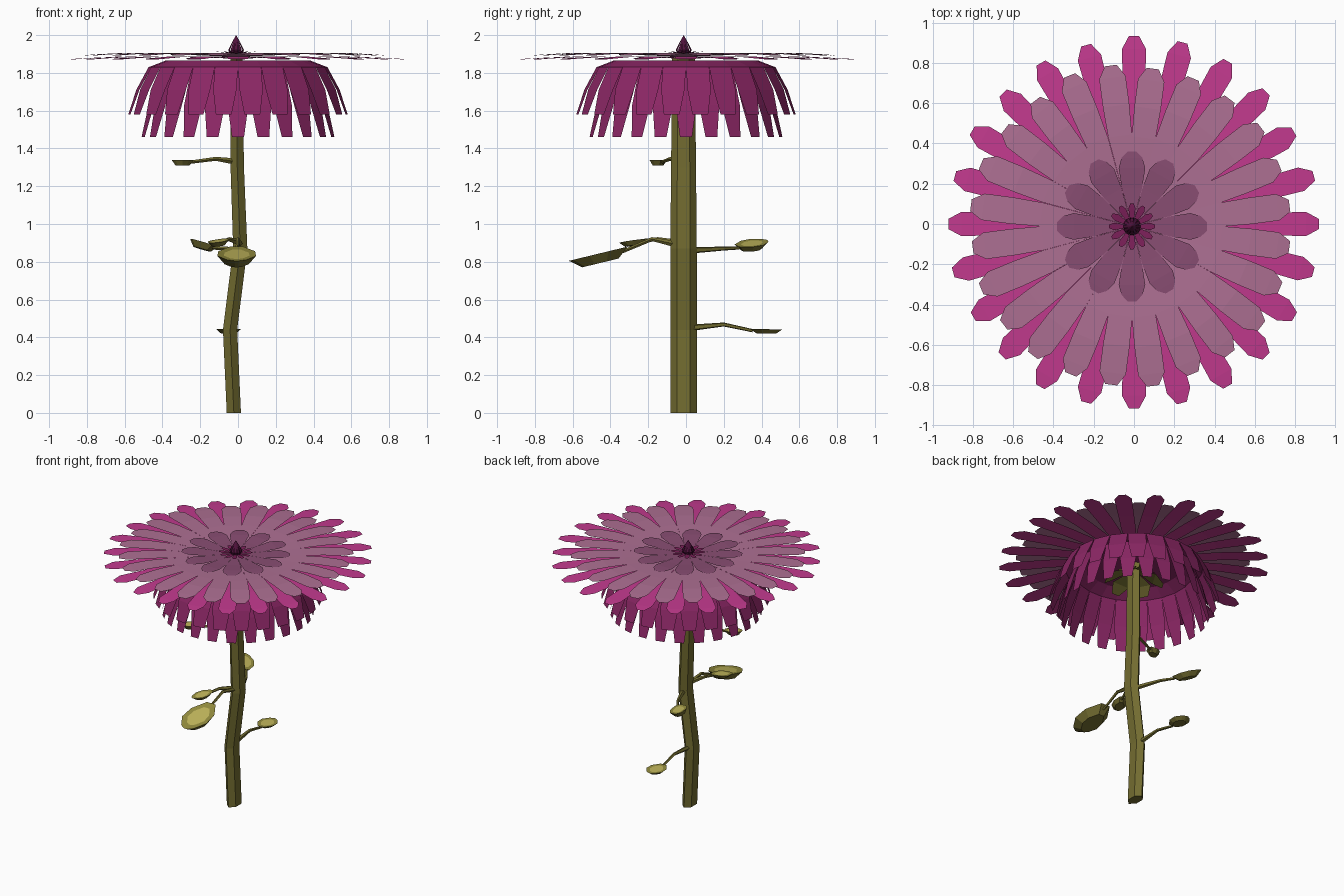
import bpy, math, random
from mathutils import Vector, Matrix

if "Cube" in bpy.data.objects:
    bpy.data.objects.remove(bpy.data.objects["Cube"])

random.seed(4)
CX, CY = -0.01, -0.012


def mat(name, rgb):
    m = bpy.data.materials.new(name)
    m.diffuse_color = (*rgb, 1)
    m.use_nodes = True
    m.node_tree.nodes["Principled BSDF"].inputs["Base Color"].default_value = m.diffuse_color
    return m


PINK = mat("pink", (0.54, 0.042, 0.27))
PALE = mat("pale_pink", (0.42, 0.16, 0.29))
MAUVE = mat("mauve", (0.25, 0.075, 0.17))
BERRY = mat("berry", (0.20, 0.014, 0.10))
DARK = mat("dark_berry", (0.08, 0.006, 0.045))
SKIRT = mat("skirt_berry", (0.26, 0.02, 0.13))
OLIVE = mat("olive", (0.17, 0.15, 0.03))
RIM = mat("leaf_rim", (0.30, 0.27, 0.05))
YELLOW = mat("leaf_top", (0.55, 0.48, 0.11))


def mesh(name, verts, faces, mats, slots=None):
    me = bpy.data.meshes.new(name)
    me.from_pydata([tuple(v) for v in verts], [], faces)
    for m in mats:
        me.materials.append(m)
    if slots:
        me.polygons.foreach_set("material_index", slots)
    ob = bpy.data.objects.new(name, me)
    bpy.context.collection.objects.link(ob)
    return ob


def petal_ring(name, n, profile, m, phase=0.0, jitter=0.0, centre=(CX, CY)):
    """Ring of petals; profile rows are (radius, z, half width), width capped to the wedge."""
    verts, faces = [], []
    for i in range(n):
        a = math.pi / 2 + 2 * math.pi * (i + phase) / n
        s = 1 + random.uniform(-jitter, jitter)
        base = len(verts)
        for r, z, w in profile:
            w = min(w, r * math.tan(math.pi / n))
            rr = r * s if r > 0.3 else r
            for side in (-1, 1):
                verts.append((centre[0] + rr * math.cos(a) - side * w * math.sin(a),
                              centre[1] + rr * math.sin(a) + side * w * math.cos(a), z))
        for k in range(len(profile) - 1):
            b = base + 2 * k
            faces.append((b + 1, b, b + 2, b + 3))
    return mesh(name, verts, faces, [m])


def tube(name, pts, radii, sides, m, squash=1.0, vertical=False):
    """Faceted tube along a path with a radius at each point."""
    verts, faces = [], []
    pts = [Vector(p) for p in pts]
    for i, p in enumerate(pts):
        d = (pts[min(i + 1, len(pts) - 1)] - pts[max(i - 1, 0)]).normalized()
        if vertical:
            u, v = Vector((1, 0, 0)), Vector((0, 1, 0))
        else:
            u = d.cross(Vector((0, 0, 1))).normalized()
            v = u.cross(d)
        for k in range(sides):
            a = 2 * math.pi * (k + 0.5) / sides
            verts.append(p + radii[i] * (u * math.cos(a) * squash + v * math.sin(a)))
    for i in range(len(pts) - 1):
        for k in range(sides):
            k2 = (k + 1) % sides
            faces.append((i * sides + k, i * sides + k2, (i + 1) * sides + k2, (i + 1) * sides + k))
    faces.append(tuple(reversed(range(sides))))
    faces.append(tuple(range(len(verts) - sides, len(verts))))
    return mesh(name, verts, faces, [m])


def leaf(name, start, mid, root, tip, width, depth, roll=0):
    """Stalk from the stem plus a dish-shaped leaf lying between root and tip."""
    root, tip = Vector(root), Vector(tip)
    tube(name + "_stalk", [start, mid, root + (tip - root) * 0.08 - Vector((0, 0, depth * 0.4))],
         [0.018, 0.011, 0.009], 5, OLIVE)
    d = (tip - root).normalized()
    side = Vector((0, 0, 1)).cross(d).normalized()
    side = Matrix.Rotation(math.radians(roll), 3, d) @ side
    up = d.cross(side)
    c, h = (root + tip) / 2, (tip - root).length / 2
    outline = [(-1, .35), (-.35, .95), (.3, 1), (.85, .5), (1, 0.12)]
    outline += [(x, -y) for x, y in reversed(outline)]
    n = len(outline)
    verts = []
    for s, drop in ((0.66, 0.06), (1, 0), (0.62, 1)):
        verts += [c + d * x * h * s + side * y * width / 2 * s - up * depth * drop for x, y in outline]
    faces, slots = [tuple(reversed(range(n)))], [2]
    for row in (0, 1):
        for k in range(n):
            k2 = (k + 1) % n
            faces.append((row * n + k, row * n + k2, (row + 1) * n + k2, (row + 1) * n + k))
            slots.append(1 - row)
    faces.append(tuple(range(2 * n, 3 * n)))
    slots.append(0)
    return mesh(name, verts, faces, [OLIVE, RIM, YELLOW], slots)


# stem
tube("stem", [(-0.022, -0.013, 0), (-0.042, -0.013, 0.44), (0.012, -0.013, 0.87),
              (-0.004, -0.013, 1.3), (-0.008, -0.013, 1.88)],
     [0.07, 0.07, 0.07, 0.066, 0.06], 6, OLIVE, 0.62, vertical=True)

# leaves
leaf("low_leaf", (-0.04, 0.02, 0.45), (-0.045, 0.2, 0.468), (-0.05, 0.34, 0.444), (-0.05, 0.51, 0.442), 0.13, 0.022)
leaf("back_leaf", (0.01, 0.02, 0.86), (-0.07, 0.2, 0.87), (-0.12, 0.27, 0.885), (-0.24, 0.43, 0.915), 0.12, 0.035, 16)
leaf("large_leaf", (0.01, -0.04, 0.89), (0.0, -0.18, 0.92), (-0.007, -0.31, 0.88), (-0.007, -0.62, 0.805), 0.205, 0.05)
leaf("front_leaf", (0.01, -0.04, 0.9), (-0.05, -0.15, 0.92), (-0.07, -0.21, 0.922), (-0.14, -0.35, 0.90), 0.1, 0.025)
leaf("top_leaf", (-0.01, -0.03, 1.33), (-0.12, -0.08, 1.345), (-0.24, -0.12, 1.34), (-0.35, -0.175, 1.34), 0.085, 0.03)

# sepals under the bloom
petal_ring("sepals", 6, [(0.04, 1.80, 0.03), (0.14, 1.76, 0.07), (0.2, 1.71, 0.03)], OLIVE)

# drooping skirts
petal_ring("outer_skirt", 24, [(0.04, 1.865, 0.02), (0.38, 1.865, 0.06), (0.47, 1.83, 0.066),
                               (0.535, 1.71, 0.062), (0.58, 1.58, 0.042)], SKIRT, 0.5, 0, (0, 0))
petal_ring("inner_skirt", 24, [(0.04, 1.85, 0.02), (0.33, 1.85, 0.06), (0.41, 1.80, 0.06),
                               (0.475, 1.63, 0.055), (0.52, 1.46, 0.032)], SKIRT, 0, 0, (0, 0))

# flat top layers, widest first
petal_ring("outer_petals", 24, [(0.03, 1.876, 0.02), (0.42, 1.888, 0.05), (0.6, 1.888, 0.054),
                                (0.86, 1.876, 0.06), (0.925, 1.87, 0.025)], PINK, 0, 0.01, (0, 0))
petal_ring("pale_petals", 24, [(0.02, 1.886, 0.02), (0.45, 1.903, 0.06), (0.6, 1.905, 0.066),
                               (0.74, 1.898, 0.066), (0.80, 1.893, 0.03)], PALE, 0.5, 0.015)
petal_ring("mauve_petals", 12, [(0.02, 1.895, 0.02), (0.19, 1.9, 0.05), (0.29, 1.906, 0.066),
                                (0.34, 1.906, 0.052), (0.372, 1.905, 0.022)], MAUVE)
petal_ring("berry_petals", 12, [(0.01, 1.903, 0.01), (0.05, 1.906, 0.012), (0.09, 1.91, 0.018),
                                (0.115, 1.912, 0.008)], BERRY)

# pointed centre bud
petal_ring("centre_bud", 12, [(0.035, 1.90, 0.012), (0.043, 1.922, 0.009), (0.02, 1.965, 0.006),
                              (0.0, 2.0, 0.0)], DARK)
bpy.ops.mesh.primitive_cone_add(vertices=12, radius1=0.036, depth=0.098, location=(CX, CY, 1.949))
bud = bpy.context.object
bud.name = "bud_core"
bud.data.materials.append(DARK)
